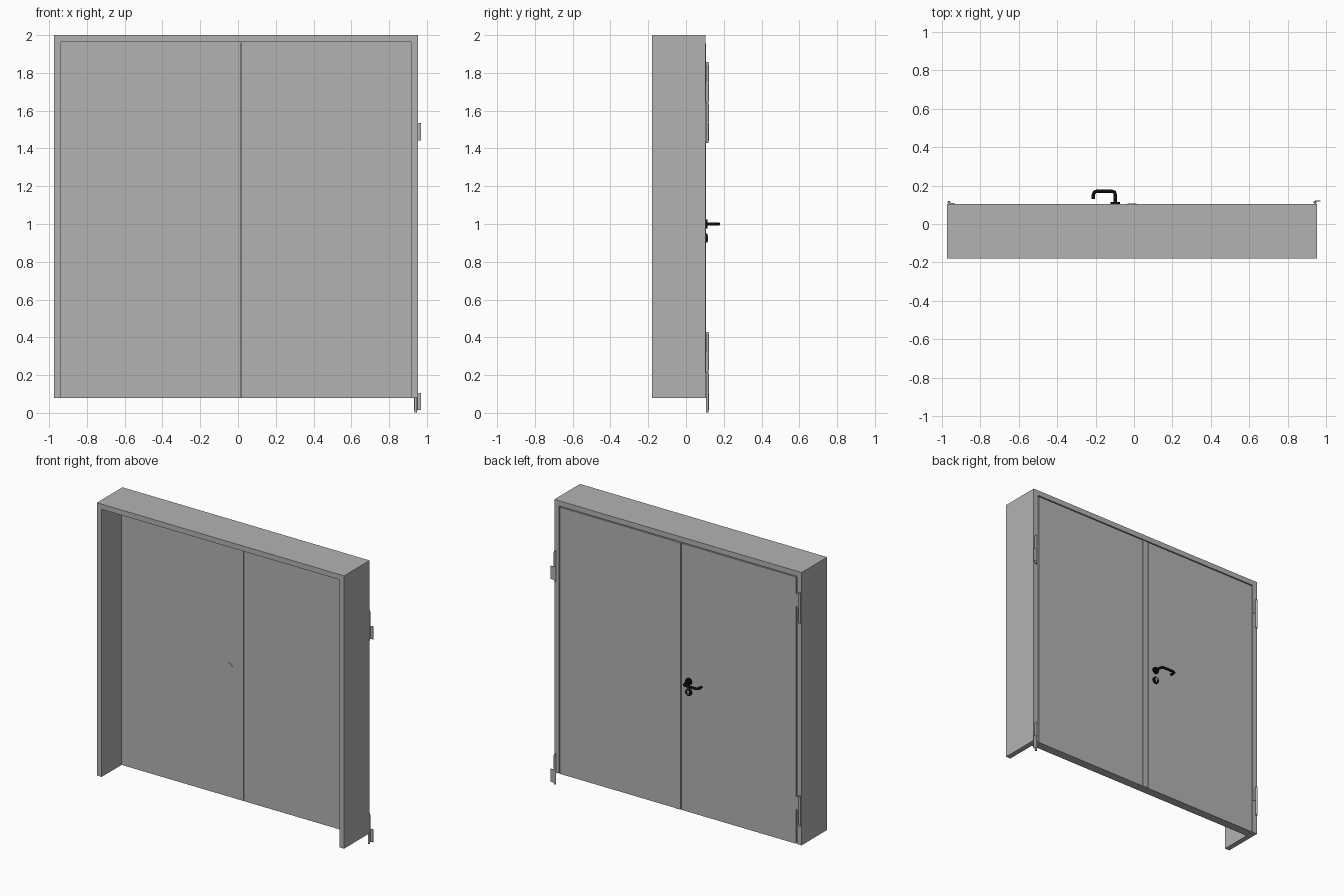
import bpy, bmesh, math
from mathutils import Vector, Matrix

cube = bpy.data.objects.get("Cube")
if cube:
    bpy.data.objects.remove(cube, do_unlink=True)


def material(name, v):
    m = bpy.data.materials.new(name)
    m.use_nodes = True
    col = (v, v, v, 1)
    m.diffuse_color = col
    m.node_tree.nodes["Principled BSDF"].inputs["Base Color"].default_value = col
    return m


GREY = material("grey_paint", 0.45)
BLACK = material("black_metal", 0.004)


def add_box(bm, x0, x1, y0, y1, z0, z1):
    mat = Matrix.Translation(((x0 + x1) / 2, (y0 + y1) / 2, (z0 + z1) / 2)) @ \
        Matrix.Diagonal((x1 - x0, y1 - y0, z1 - z0, 1))
    bmesh.ops.create_cube(bm, size=1, matrix=mat)


def add_rod(bm, center, radius, length, axis="Z", sides=24):
    rot = Matrix.Rotation(math.pi / 2, 4, "X") if axis == "Y" else Matrix()
    bmesh.ops.create_cone(bm, cap_ends=True, segments=sides, radius1=radius, radius2=radius,
                          depth=length, matrix=Matrix.Translation(center) @ rot)


def finish(name, bm, mat, smooth=False):
    me = bpy.data.meshes.new(name)
    bm.to_mesh(me)
    bm.free()
    me.materials.append(mat)
    ob = bpy.data.objects.new(name, me)
    bpy.context.collection.objects.link(ob)
    if smooth:
        bpy.ops.object.select_all(action="DESELECT")
        ob.select_set(True)
        bpy.context.view_layer.objects.active = ob
        bpy.ops.object.shade_smooth_by_angle(angle=math.radians(35))
    return ob


X0, X1, Y0, Y1, Z0, Z1 = -0.973, 0.952, -0.18, 0.104, 0.08, 2.0
IX0, IX1, IZ1 = -0.936, 0.915, 1.963      # clear opening

# Frame: one arch-shaped profile pushed back through the wall depth
bm = bmesh.new()
outline = [(X0, Z0), (X0, Z1), (X1, Z1), (X1, Z0), (IX1, Z0), (IX1, IZ1), (IX0, IZ1), (IX0, Z0)]
face = bm.faces.new([bm.verts.new((x, Y0, z)) for x, z in outline])
ext = bmesh.ops.extrude_face_region(bm, geom=[face])
bmesh.ops.translate(bm, vec=(0, Y1 - Y0, 0),
                    verts=[v for v in ext["geom"] if isinstance(v, bmesh.types.BMVert)])
bmesh.ops.recalc_face_normals(bm, faces=bm.faces)
finish("door_frame", bm, GREY)

# Two leaves with a rebated meeting edge and a shadow gap round the back
FRONT, MID, GAP = 0.042, 0.075, 0.007
for name, fx, bx in (
        ("right_leaf", (IX0, 0.013), (IX0 + GAP, -0.038)),
        ("left_leaf", (0.016, IX1), (-0.033, IX1 - GAP))):
    bm = bmesh.new()
    add_box(bm, *fx, FRONT, MID, Z0, IZ1)
    add_box(bm, *bx, MID, Y1, Z0, IZ1 - GAP)
    finish(name, bm, GREY)

# Thin cover strip on the back of the meeting edge
bm = bmesh.new()
add_box(bm, -0.033, 0.012, Y1, Y1 + 0.003, Z0, IZ1 - GAP)
finish("meeting_strip", bm, GREY)


# Hinges: pin with two knuckles and a leaf plate; the left ones are turned over
def hinge(name, x, z, flip):
    bm = bmesh.new()
    add_rod(bm, (0, 0, 0.107), 0.0065, 0.214, sides=16)
    add_rod(bm, (0, 0, 0.155), 0.008, 0.095, sides=16)
    add_rod(bm, (0, 0, 0.056), 0.008, 0.095, sides=16)
    add_box(bm, 0, 0.029, -0.008, -0.004, 0.109, 0.2)
    if flip:
        bmesh.ops.rotate(bm, verts=bm.verts, cent=(0, 0, 0),
                         matrix=Matrix.Rotation(math.pi, 3, "X"))
    ob = finish(name, bm, GREY, True)
    ob.location = (x, Y1 + 0.009, z)


for level, z in (("lower", 0.215), ("upper", 1.643)):
    hinge("right_hinge_" + level, -0.962, z, False)
    hinge("left_hinge_" + level, 0.941, z, True)

# Handle and lock roses on the back of the right leaf
HX = -0.097
for name, z in (("handle_rose", 1.0), ("lock_rose", 0.925)):
    bm = bmesh.new()
    add_rod(bm, (HX, Y1 + 0.005, z), 0.024, 0.01, "Y", 32)
    finish(name, bm, BLACK, True)

# Lock cylinder shown in the lower rose
bm = bmesh.new()
add_rod(bm, (HX, Y1 + 0.009, 0.932), 0.008, 0.005, "Y")
add_box(bm, HX - 0.004, HX + 0.004, Y1 + 0.007, Y1 + 0.0115, 0.908, 0.932)
finish("lock_cylinder", bm, GREY, True)

# Flush discs on the front face
bm = bmesh.new()
add_rod(bm, (HX, FRONT, 1.0), 0.023, 0.003, "Y", 32)
finish("front_disc", bm, GREY, True)

# Lever: swept tube with rounded corners, returning towards the leaf
path = [(HX, 0.105), (HX, 0.152), (HX - 0.005, 0.166), (HX - 0.019, 0.171),
        (-0.192, 0.171), (-0.206, 0.166), (-0.211, 0.152), (-0.211, 0.13)]
bm = bmesh.new()
pts = [Vector((x, y, 1.0)) for x, y in path]
rings = []
for i, p in enumerate(pts):
    t = (pts[min(i + 1, len(pts) - 1)] - pts[max(i - 1, 0)]).normalized()
    side = t.cross(Vector((0, 0, 1)))
    rings.append([bm.verts.new(p + 0.009 * (math.cos(a) * side + math.sin(a) * Vector((0, 0, 1))))
                  for a in (k * math.tau / 16 for k in range(16))])
for a, b in zip(rings, rings[1:]):
    for k in range(16):
        n = (k + 1) % 16
        bm.faces.new((a[k], a[n], b[n], b[k]))
bm.faces.new(rings[0])
bm.faces.new(rings[-1])
bmesh.ops.recalc_face_normals(bm, faces=bm.faces)
finish("lever_handle", bm, BLACK, True)
